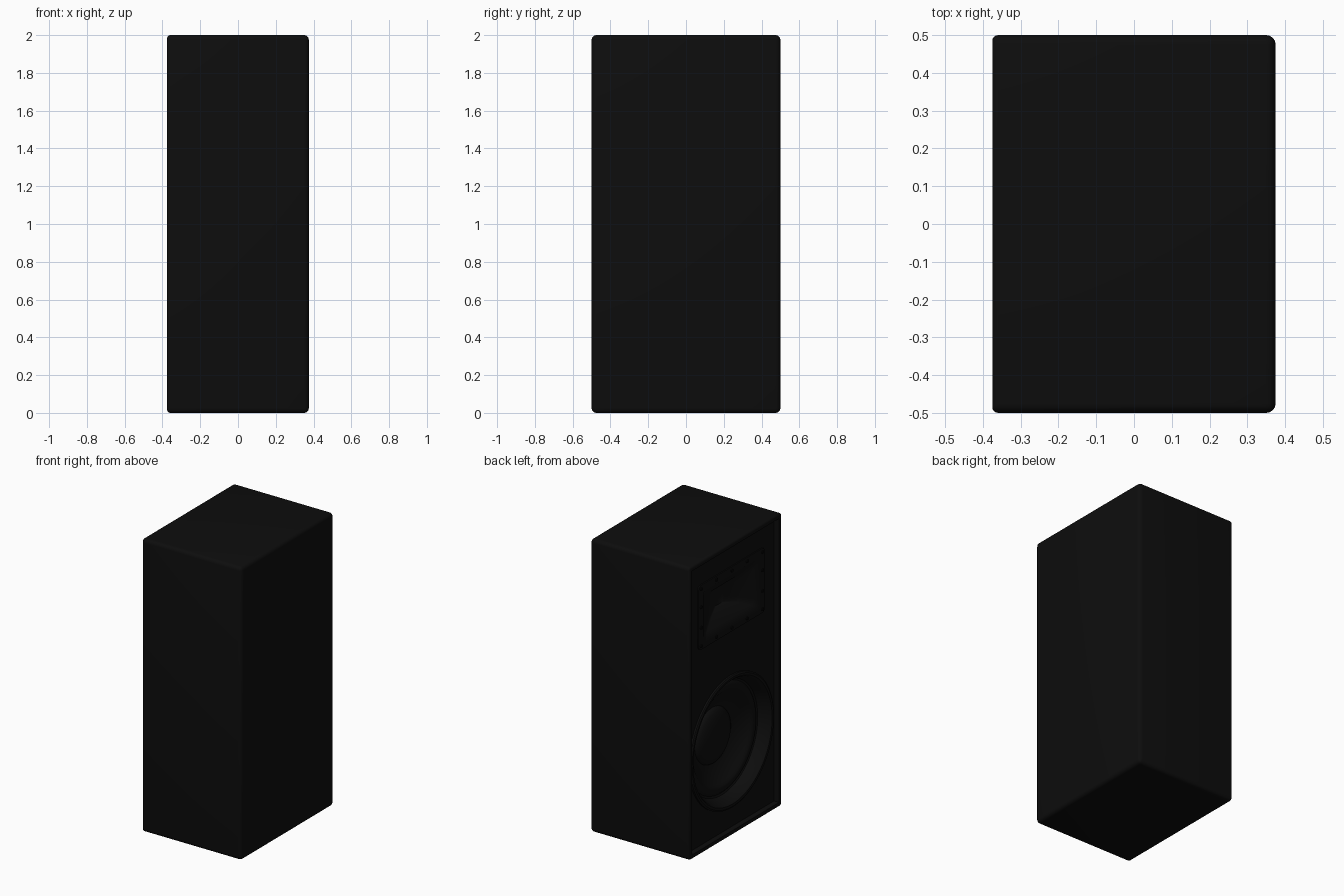
import bpy, bmesh, math
from mathutils import Vector

if "Cube" in bpy.data.objects:
    bpy.data.objects.remove(bpy.data.objects["Cube"])

HX, HY, H = 0.375, 0.5, 2.0      # half width, half depth, height
BAFFLE = -HX + 0.038             # recessed panel on the -x side
WOOFER_Z, HORN_Z = 0.62, 1.59


def material(name, value):
    m = bpy.data.materials.new(name)
    m.diffuse_color = (value, value, value, 1)
    m.use_nodes = True
    m.node_tree.nodes["Principled BSDF"].inputs["Base Color"].default_value = m.diffuse_color
    return m


cabinet_black = material("cabinet black", 0.004)
driver_black = material("driver black", 0.0042)
screw_black = material("screw black", 0.0025)


def make_object(name, bm, mat):
    mesh = bpy.data.meshes.new(name)
    bm.to_mesh(mesh)
    bm.free()
    obj = bpy.data.objects.new(name, mesh)
    bpy.context.collection.objects.link(obj)
    mesh.materials.append(mat)
    return obj


def activate(obj):
    bpy.ops.object.select_all(action='DESELECT')
    obj.select_set(True)
    bpy.context.view_layer.objects.active = obj


def smooth(obj, angle=35):
    activate(obj)
    bpy.ops.object.shade_smooth_by_angle(angle=math.radians(angle))


def circle(r, depth, n=64):
    return [Vector((BAFFLE + depth, r * math.cos(2 * math.pi * i / n),
                    WOOFER_Z + r * math.sin(2 * math.pi * i / n))) for i in range(n)]


def rounded_rect(hy, hz, r, depth, n=5):
    pts = []
    for k, (sy, sz) in enumerate(((1, 1), (-1, 1), (-1, -1), (1, -1))):
        for i in range(n + 1):
            a = math.pi / 2 * (k + i / n)
            pts.append(Vector((BAFFLE + depth, sy * (hy - r) + r * math.cos(a),
                               HORN_Z + sz * (hz - r) + r * math.sin(a))))
    return pts


def loft(name, rings, mat):
    """Skin a stack of equal rings facing -x and close the last one."""
    bm = bmesh.new()
    loops = [[bm.verts.new(p) for p in ring] for ring in rings]
    n = len(loops[0])
    for a, b in zip(loops, loops[1:]):
        for i in range(n):
            j = (i + 1) % n
            bm.faces.new((a[i], b[i], b[j], a[j]))
    bm.faces.new(loops[-1][::-1])
    bm.normal_update()
    if bm.faces[:][-1].normal.x > 0:
        bmesh.ops.reverse_faces(bm, faces=bm.faces[:])
    obj = make_object(name, bm, mat)
    smooth(obj)
    return obj


def box(bm, lo, hi):
    bmesh.ops.create_cube(bm, size=1)
    for v in bm.verts:
        v.co = [lo[i] if v.co[i] < 0 else hi[i] for i in range(3)]


# Cabinet: rounded box with a recessed panel
bm = bmesh.new()
box(bm, (-HX, -HY, 0), (HX, HY, H))
weights = bm.edges.layers.float.new("bevel_weight_edge")
for e in bm.edges:
    e[weights] = 0.6 if all(v.co.x < 0 for v in e.verts) else 1.0
panel = next(f for f in bm.faces if f.calc_center_median().x < -0.3)
bmesh.ops.inset_region(bm, faces=[panel], thickness=0.045)
for e in panel.edges:
    e[weights] = 0
for v in panel.verts:
    for e in v.link_edges:
        e[weights] = 0
wall = bmesh.ops.extrude_discrete_faces(bm, faces=[panel])["faces"][0]
for v in wall.verts:
    v.co.x = BAFFLE
for e in wall.edges:
    e[weights] = 0
for v in wall.verts:
    for e in v.link_edges:
        e[weights] = 0
cabinet = make_object("cabinet", bm, cabinet_black)
mod = cabinet.modifiers.new("rounding", 'BEVEL')
mod.width = 0.025
mod.segments = 4
mod.limit_method = 'WEIGHT'

# Pockets behind the two drivers
bm = bmesh.new()
front, back = circle(0.43, -0.2), circle(0.43, 0.2)
bm.faces.new([bm.verts.new(p) for p in front])
bm.faces.new([bm.verts.new(p) for p in back])
bm.verts.ensure_lookup_table()
for i in range(64):
    j = (i + 1) % 64
    bm.faces.new([bm.verts[k] for k in (i, j, 64 + j, 64 + i)])
bmesh.ops.recalc_face_normals(bm, faces=bm.faces[:])
woofer_cutter = make_object("woofer_cutter", bm, cabinet_black)
bm = bmesh.new()
box(bm, (-0.6, -0.31, HORN_Z - 0.18), (BAFFLE + 0.12, 0.31, HORN_Z + 0.18))
horn_cutter = make_object("horn_cutter", bm, cabinet_black)
for cutter in (woofer_cutter, horn_cutter):
    cutter.hide_render = True
    mod = cabinet.modifiers.new(cutter.name, 'BOOLEAN')
    mod.operation = 'DIFFERENCE'
    mod.solver = 'EXACT'
    mod.object = cutter
activate(cabinet)
for mod in list(cabinet.modifiers):
    bpy.ops.object.modifier_apply(modifier=mod.name)
for cutter in (woofer_cutter, horn_cutter):
    bpy.data.objects.remove(cutter)
smooth(cabinet)

# Woofer: frame ring and steep wall, surround, cone, dust cap
loft("woofer_frame_and_cone",
     [circle(r, d) for r, d in ((0.45, 0), (0.45, -0.012), (0.44, -0.018), (0.425, -0.016),
                                (0.415, -0.006), (0.385, 0.065), (0.372, 0.07), (0.36, 0.06),
                                (0.34, 0.055), (0.32, 0.06), (0.305, 0.072), (0.19, 0.14))],
     driver_black)
loft("dust_cap",
     [circle(0.19 * math.cos(a), 0.14 - 0.05 * math.sin(a))
      for a in [math.radians(15 * i) for i in range(6)]], driver_black)

# Horn plate with a shallow flare
loft("horn",
     [rounded_rect(*p) for p in ((0.357, 0.22, 0.03, 0), (0.357, 0.22, 0.03, -0.008),
                                 (0.305, 0.17, 0.03, -0.008), (0.27, 0.14, 0.03, 0.012),
                                 (0.17, 0.09, 0.03, 0.05), (0.06, 0.06, 0.03, 0.09))],
     driver_black)

# Screws around the horn plate
spots = [(y, s * 0.195) for y in (-0.33, -0.165, 0, 0.165, 0.33) for s in (-1, 1)]
spots += [(s * 0.33, z) for z in (-0.07, 0.07) for s in (-1, 1)]
for y, z in spots:
    bpy.ops.mesh.primitive_cylinder_add(vertices=12, radius=0.011, depth=0.008,
                                        location=(BAFFLE - 0.01, y, HORN_Z + z),
                                        rotation=(0, math.pi / 2, 0))
    screw = bpy.context.object
    screw.name = "horn_screw"
    screw.data.materials.append(screw_black)
    smooth(screw)
